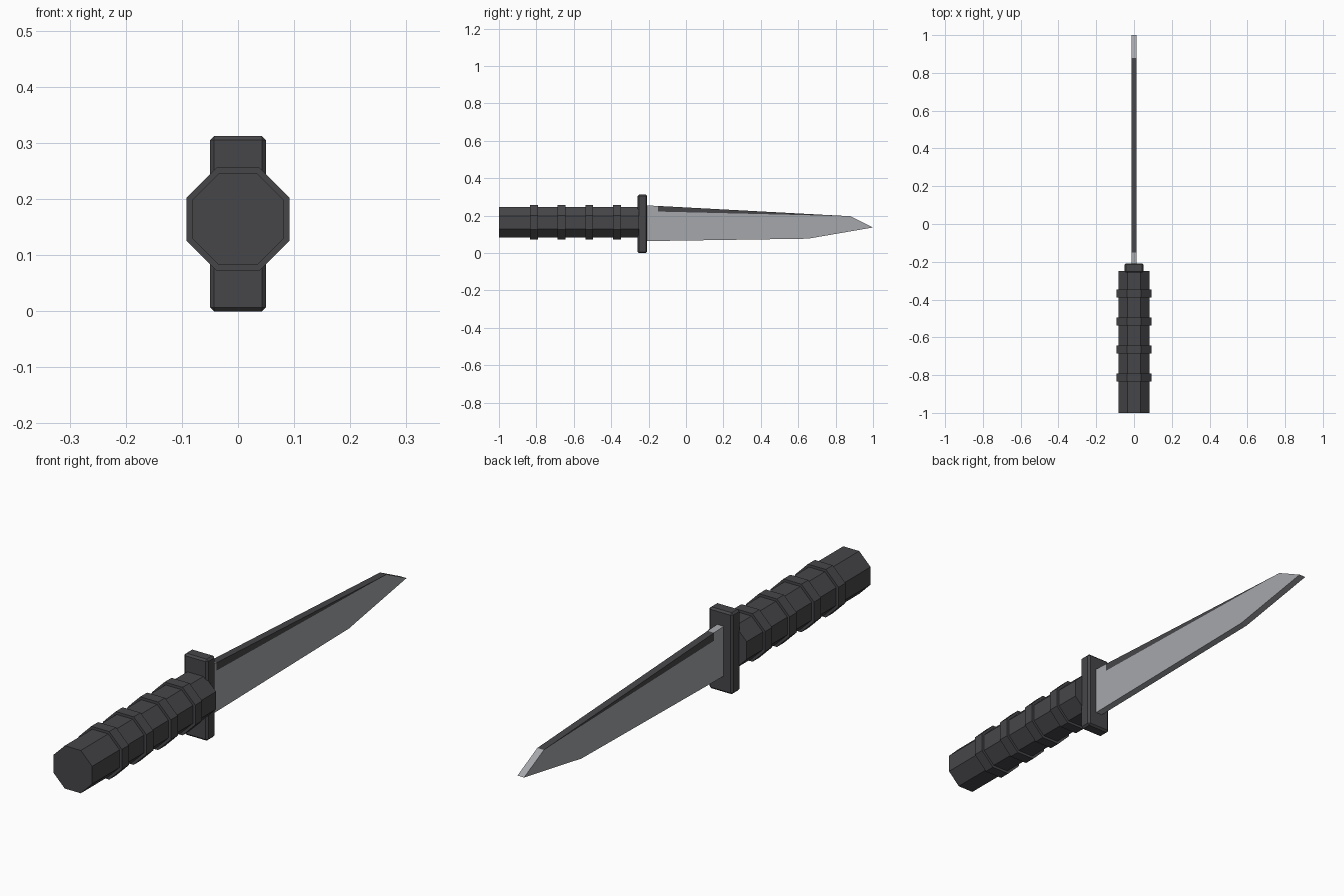
import bpy, bmesh, math

if "Cube" in bpy.data.objects:
    bpy.data.objects.remove(bpy.data.objects["Cube"])


def material(name, rgb):
    m = bpy.data.materials.new(name)
    m.diffuse_color = (*rgb, 1)
    m.use_nodes = True
    m.node_tree.nodes["Principled BSDF"].inputs["Base Color"].default_value = m.diffuse_color
    return m


DARK = material("dark grey", (0.062, 0.062, 0.068))
STEEL = material("steel grey", (0.38, 0.39, 0.41))
AXIS_Z = 0.164  # height of the grip axis


def add_object(name, bm, mats):
    bmesh.ops.recalc_face_normals(bm, faces=bm.faces)
    me = bpy.data.meshes.new(name)
    bm.to_mesh(me)
    bm.free()
    for m in mats:
        me.materials.append(m)
    ob = bpy.data.objects.new(name, me)
    bpy.context.collection.objects.link(ob)
    return ob


# Octagonal grip, stepped out at four raised rings
LOW, HIGH = 0.082, 0.092
sections = [(-1.0, LOW)]
for i in range(4):
    c = -0.813 + i * 0.148
    sections += [(c - 0.021, LOW), (c - 0.021, HIGH), (c + 0.021, HIGH), (c + 0.021, LOW)]
sections.append((-0.25, LOW))

bm = bmesh.new()
loops = []
for y, apothem in sections:
    r = apothem / math.cos(math.pi / 8)
    angles = [math.pi / 8 + k * math.pi / 4 for k in range(8)]
    loops.append([bm.verts.new((r * math.cos(a), y, AXIS_Z + r * math.sin(a))) for a in angles])
for a, b in zip(loops, loops[1:]):
    for k in range(8):
        bm.faces.new((a[k], a[(k + 1) % 8], b[(k + 1) % 8], b[k]))
bm.faces.new(loops[0])
bm.faces.new(loops[-1])
add_object("grip", bm, [DARK])

# Chamfered cross guard
bm = bmesh.new()
bmesh.ops.create_cube(bm, size=1)
for v in bm.verts:
    v.co = (v.co.x * 0.10, -0.233 + v.co.y * 0.05, 0.156 + v.co.z * 0.312)
bmesh.ops.bevel(bm, geom=bm.edges[:], offset=0.007, segments=1, affect='EDGES')
add_object("guard", bm, [DARK])

# Flat blade with a dark wedge along the spine
outline = [(-0.215, 0.064), (0.652, 0.077), (1.0, 0.137), (0.88, 0.197),
           (-0.15, 0.252), (-0.215, 0.255)]
notch = (-0.15, 0.222)
bm = bmesh.new()
sides = []
for x in (-0.014, 0.014):
    p = [bm.verts.new((x, y, z)) for y, z in outline]
    n = bm.verts.new((x, *notch))
    bm.faces.new((p[0], p[1], p[2], p[3], n, p[4], p[5]))
    bm.faces.new((n, p[3], p[4])).material_index = 1
    sides.append(p)
a, b = sides
for k in range(6):
    j = (k + 1) % 6
    f = bm.faces.new((a[k], a[j], b[j], b[k]))
    f.material_index = 1 if k == 3 else 0  # dark spine edge
add_object("blade", bm, [STEEL, DARK])
